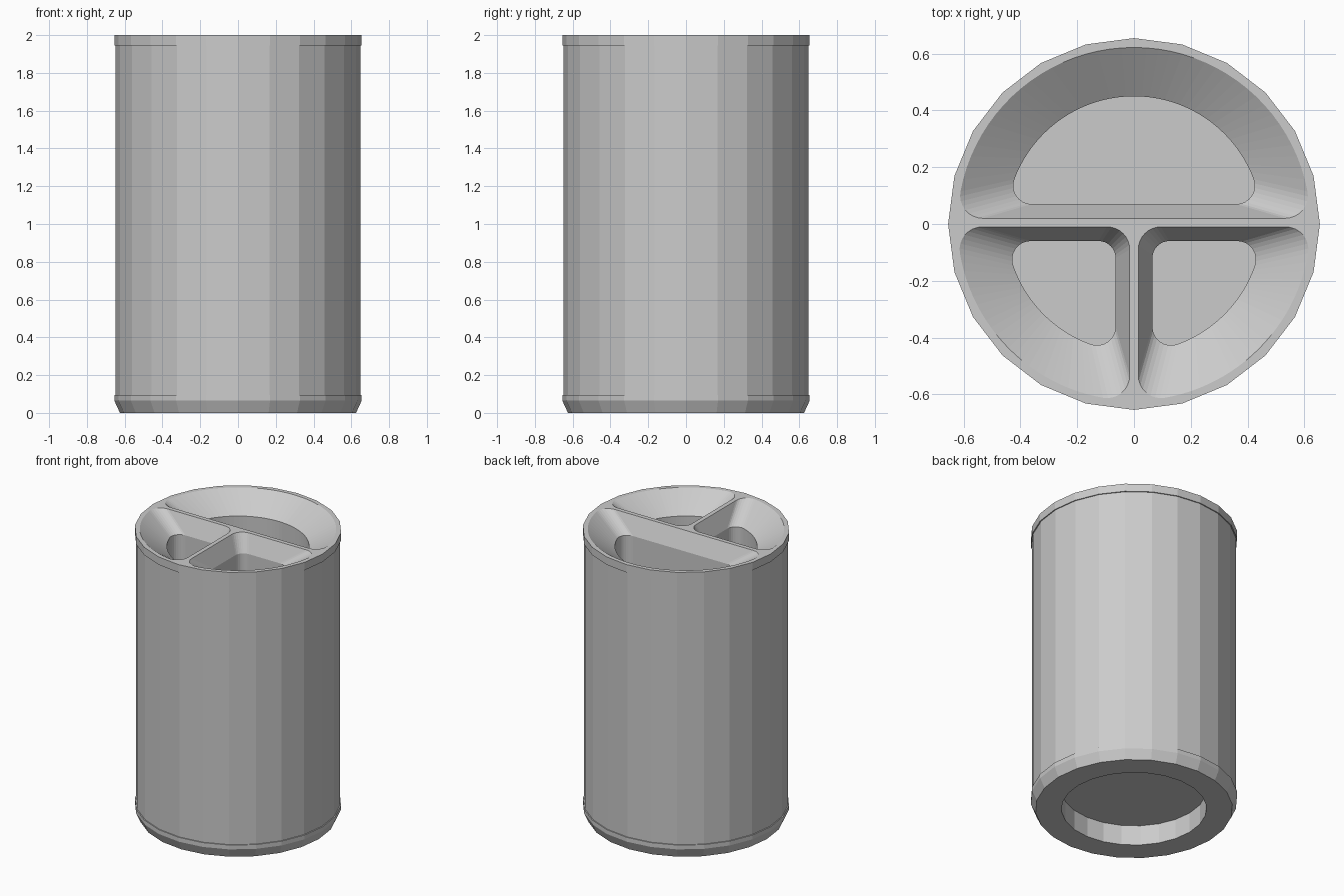
import bpy, bmesh
from math import pi, sqrt, atan2, cos, sin

cube = bpy.data.objects.get("Cube")
if cube:
    bpy.data.objects.remove(cube, do_unlink=True)

SIDES = 24
RIM_Z, LIP_Z, FLOOR_Z = 2.0, 1.88, 0.2

grey = bpy.data.materials.new("matte_grey")
grey.use_nodes = True
grey.diffuse_color = (0.6, 0.6, 0.6, 1)
grey.node_tree.nodes["Principled BSDF"].inputs["Base Color"].default_value = (0.6, 0.6, 0.6, 1)


def loft(name, rings):
    """Join equal-length rings of points into a closed solid."""
    bm = bmesh.new()
    loops = [[bm.verts.new(p) for p in ring] for ring in rings]
    n = len(loops[0])
    for a, b in zip(loops, loops[1:]):
        for i in range(n):
            j = (i + 1) % n
            bm.faces.new((a[i], a[j], b[j], b[i]))
    bm.faces.new(loops[0][::-1])
    bm.faces.new(loops[-1])
    bmesh.ops.recalc_face_normals(bm, faces=bm.faces)
    mesh = bpy.data.meshes.new(name)
    bm.to_mesh(mesh)
    bm.free()
    mesh.materials.append(grey)
    obj = bpy.data.objects.new(name, mesh)
    bpy.context.collection.objects.link(obj)
    return obj


def arc(cx, cy, r, start, end, steps):
    angles = [start + (end - start) * i / steps for i in range(steps + 1)]
    return [(cx + r * cos(a), cy + r * sin(a)) for a in angles]


def half_outline(radius, edge, fillet):
    """Rounded half disc behind the line y = edge."""
    cy = edge + fillet
    cx = sqrt((radius - fillet) ** 2 - cy ** 2)
    turn = atan2(cy, cx)
    return (arc(-cx, cy, fillet, pi - turn, 1.5 * pi, 8)
            + arc(cx, cy, fillet, -pi / 2, turn, 8)
            + arc(0, 0, radius, turn, pi - turn, 40)[1:-1])


def quarter_outline(radius, side, edge, fillet, inner_fillet):
    """Rounded quarter disc with x > side and y < edge."""
    bx, ry = side + fillet, edge - fillet
    by = -sqrt((radius - fillet) ** 2 - bx ** 2)
    rx = sqrt((radius - fillet) ** 2 - ry ** 2)
    low, high = atan2(by, bx) + 2 * pi, atan2(ry, rx) + 2 * pi
    return (arc(side + inner_fillet, edge - inner_fillet, inner_fillet, pi / 2, pi, 8)
            + arc(bx, by, fillet, pi, low, 8)
            + arc(0, 0, radius, low, high, 24)[1:-1]
            + arc(rx, ry, fillet, high, 2.5 * pi, 8))


def pocket(name, mouth, lip, flip=1):
    """Sloped mouth above a straight-walled well."""
    levels = ((lip, FLOOR_Z), (lip, LIP_Z), (mouth, RIM_Z), (mouth, RIM_Z + 0.05))
    obj = loft(name, [[(flip * x, y, z) for x, y in pts] for pts, z in levels])
    obj.hide_render = True
    return obj


# Faceted body: recessed base, chamfered foot band, straight wall, top band
profile = [(0.46, 0.14), (0.46, 0), (0.625, 0), (0.655, 0.065), (0.655, 0.095),
           (0.648, 0.095), (0.648, 1.945), (0.655, 1.945), (0.655, RIM_Z)]
body = loft("container_body", [[(x, y, z) for x, y in arc(0, 0, r, 0, 2 * pi, SIDES)[:-1]]
                               for r, z in profile])

# One wide pocket at the back and two mirrored pockets at the front
quarter = (quarter_outline(0.622, 0.015, -0.01, 0.08, 0.08),
           quarter_outline(0.45, 0.065, -0.06, 0.065, 0.06))
cutters = [pocket("back_pocket_cutter", half_outline(0.622, 0.02, 0.08),
                  half_outline(0.45, 0.07, 0.065)),
           pocket("front_left_pocket_cutter", *quarter),
           pocket("front_right_pocket_cutter", *quarter, flip=-1)]

bpy.context.view_layer.objects.active = body
for cutter in cutters:
    cut = body.modifiers.new(cutter.name, "BOOLEAN")
    cut.operation = "DIFFERENCE"
    cut.solver = "EXACT"
    cut.object = cutter
    bpy.ops.object.modifier_apply(modifier=cut.name)
    bpy.data.objects.remove(cutter, do_unlink=True)
